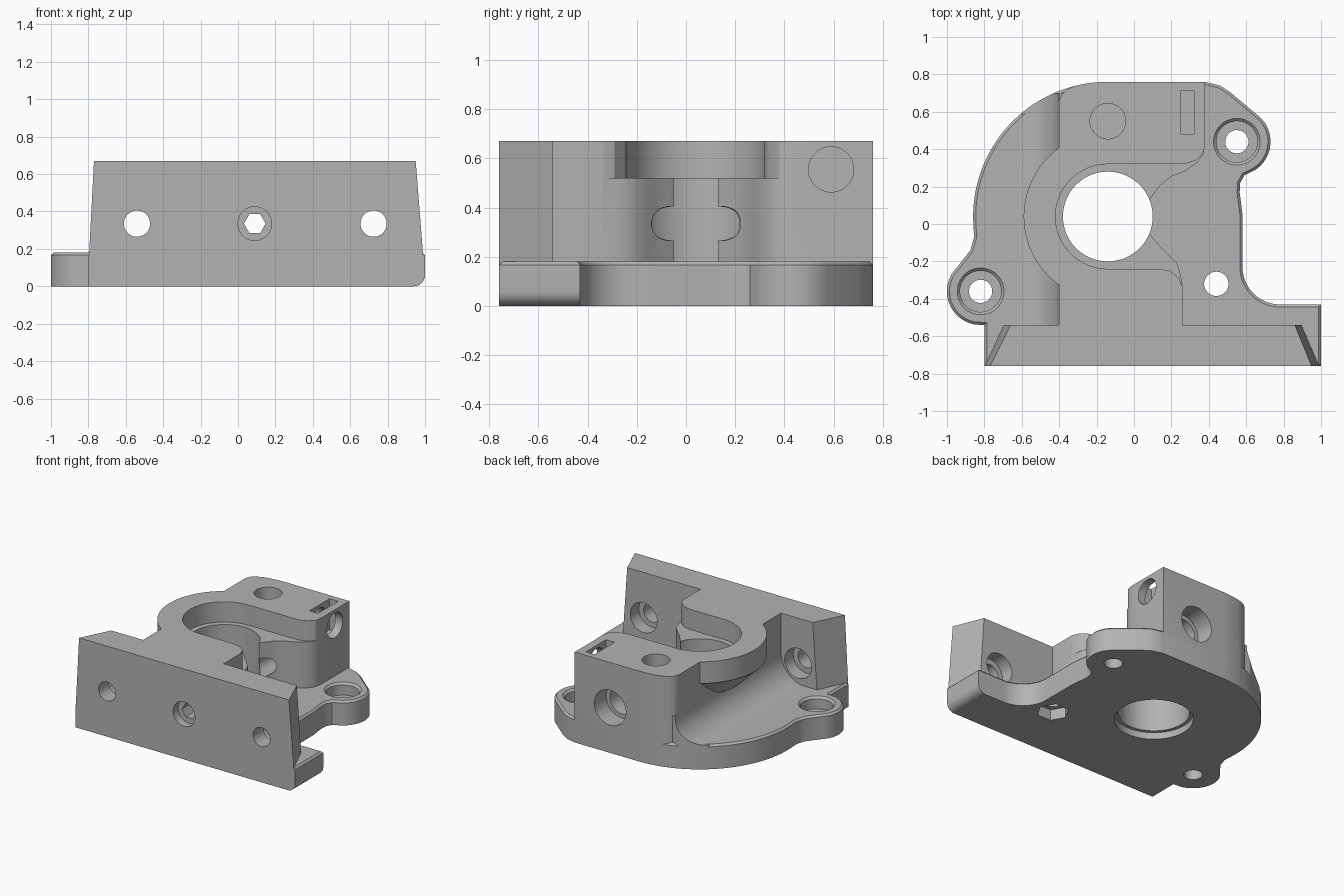
import bpy, bmesh
from math import sin, cos, radians

old = bpy.data.objects.get("Cube")
if old:
    bpy.data.objects.remove(old, do_unlink=True)

grey = bpy.data.materials.new("plain_grey")
grey.use_nodes = True
grey.diffuse_color = (0.45, 0.45, 0.45, 1)
grey.node_tree.nodes["Principled BSDF"].inputs["Base Color"].default_value = (0.45, 0.45, 0.45, 1)


def arc(cx, cy, r, start, end, n=16):
    return [(cx + r * cos(radians(start + (end - start) * i / n)),
             cy + r * sin(radians(start + (end - start) * i / n))) for i in range(n + 1)]


def circle(cx, cy, r, n=48):
    return arc(cx, cy, r, 0, 360, n)[:-1]


def prism(name, pts, lo, hi, axis="z", far=None, chamfer=0):
    """Closed solid between a profile and its copy (or a second profile)."""
    place = {"x": lambda a, b, h: (h, a, b),
             "y": lambda a, b, h: (a, h, b),
             "z": lambda a, b, h: (a, b, h)}[axis]
    bm = bmesh.new()
    v0 = [bm.verts.new(place(a, b, lo)) for a, b in pts]
    v1 = [bm.verts.new(place(a, b, hi)) for a, b in (far or pts)]
    bm.faces.new(v0)
    cap = bm.faces.new(v1)
    n = len(pts)
    for i in range(n):
        j = (i + 1) % n
        bm.faces.new((v0[i], v0[j], v1[j], v1[i]))
    bmesh.ops.recalc_face_normals(bm, faces=bm.faces)
    if chamfer:
        bmesh.ops.bevel(bm, geom=list(cap.edges), offset=chamfer, segments=1, affect="EDGES")
    mesh = bpy.data.meshes.new(name)
    bm.to_mesh(mesh)
    bm.free()
    ob = bpy.data.objects.new(name, mesh)
    bpy.context.collection.objects.link(ob)
    ob.data.materials.append(grey)
    return ob


def combine(target, tool, operation):
    mod = target.modifiers.new("combine", "BOOLEAN")
    mod.operation = operation
    mod.solver = "EXACT"
    mod.object = tool
    tool.hide_render = True
    bpy.context.view_layer.update()
    deps = bpy.context.evaluated_depsgraph_get()
    mesh = bpy.data.meshes.new_from_object(target.evaluated_get(deps))
    target.modifiers.clear()
    target.data = mesh
    bpy.data.objects.remove(tool, do_unlink=True)


def cut(pts, lo, hi, axis="z", far=None):
    combine(body, prism("cutter", pts, lo, hi, axis, far), "DIFFERENCE")


# Base flange with two round ears
outline = ([(-0.80, -0.76), (1.0, -0.76), (1.0, -0.43)]
           + arc(0.78, -0.23, 0.2, 270, 180, 12)
           + [(0.58, 0.05), (0.565, 0.17), (0.568, 0.22), (0.59, 0.26)]
           + arc(0.55, 0.44, 0.18, -58, 48)
           + [(0.52, 0.70), (0.46, 0.74), (0.38, 0.76)]
           + arc(-0.14, 0.04, 0.72, 90, 183, 40)
           + [(-0.855, -0.07), (-0.875, -0.14)]
           + arc(-0.82, -0.36, 0.18, 135, 262, 24) + [(-0.80, -0.54)])
body = prism("bracket_body", outline, 0, 0.18, chamfer=0.014)

# Tall housing with two lobes reaching toward the bore
housing = ([(0.26, -0.6), (0.26, -0.34), (0.25, -0.27), (0.23, -0.21), (0.18, -0.16),
            (0.13, -0.11), (0.09, -0.06), (0.0, 0.04), (0.09, 0.14), (0.14, 0.205),
            (0.20, 0.255), (0.27, 0.28), (0.34, 0.33), (0.37, 0.37), (0.38, 0.42), (0.38, 0.76)]
           + arc(-0.14, 0.04, 0.72, 90, 104, 6)
           + [(-0.355, 0.72), (-0.385, 0.695), (-0.40, 0.66), (-0.40, -0.6)])
combine(body, prism("housing", housing, 0.1, 0.67), "UNION")

# Front mounting plate with slanted ends
combine(body, prism("front_plate",
                    [(-0.80, -0.76), (0.995, -0.76), (0.90, -0.54), (-0.70, -0.54)], 0.1, 0.67,
                    far=[(-0.77, -0.76), (0.95, -0.76), (0.86, -0.54), (-0.66, -0.54)]), "UNION")

# Hollow fillet between housing wall and flange
fillet = prism("wall_fillet", [(-0.38, 0.12), (-0.38, 0.378)]
               + arc(-0.60, 0.378, 0.2, 0, -90, 14) + [(-0.60, 0.12)], -0.6, 0.7, "y")
combine(fillet, prism("fillet_limit", outline, 0, 1), "INTERSECT")
combine(body, fillet, "UNION")

# Overhanging rim on the side of the housing, tapering below
half = [(-0.2, -0.9), (-0.2, 0.9), (-0.9, 0.9), (-0.9, -0.9)]
parts = (("rim", 0.45, 0.45, 0.51, 0.67), ("rim_taper", 0.30, 0.45, 0.36, 0.515))
for name, r_low, r_high, z0, z1 in parts:
    rim = prism(name, circle(-0.14, 0.04, r_low, 72), z0, z1, far=circle(-0.14, 0.04, r_high, 72))
    combine(rim, prism("rim_limit", half, 0, 1), "INTERSECT")
    combine(body, rim, "UNION")

# Upper pocket, open to one side
cut(arc(-0.14, 0.04, 0.28, 90, 270, 32)
    + [(0.13, -0.24), (0.19, -0.25), (0.24, -0.29), (0.27, -0.36), (0.5, -0.36), (0.5, 0.43),
       (0.385, 0.43), (0.37, 0.38), (0.33, 0.34), (0.27, 0.32)], 0.52, 0.9)

# Main bore with a shallow step underneath
cut(circle(-0.14, 0.04, 0.24, 64), -0.1, 0.9)
cut(circle(-0.14, 0.04, 0.265, 64), -0.1, 0.05)

# Flange screw holes
for x, y in ((0.55, 0.44), (-0.82, -0.36)):
    cut(circle(x, y, 0.062), -0.1, 0.4)
    cut(circle(x, y, 0.11), 0.09, 0.5, far=circle(x, y, 0.11))
    cut(circle(x, y, 0.11), 0.165, 0.195, far=circle(x, y, 0.14))
cut(circle(0.44, -0.32, 0.065), -0.1, 0.4)
cut(circle(0.44, -0.32, 0.11, 6), -0.1, 0.08)

# Front plate screw holes, counterbored from behind
for x in (-0.54, 0.725):
    cut(circle(x, 0.335, 0.07), -0.9, -0.5, "y")
    cut(circle(x, 0.335, 0.11), -0.64, -0.44, "y")

# Long feed channel: round mouth, hexagonal throat, wide rear socket
cut(circle(0.09, 0.335, 0.09), -0.9, -0.70, "y")
cut(circle(0.09, 0.335, 0.058, 6), -0.75, -0.4, "y")
cut(circle(0.09, 0.335, 0.07), -0.5, 0.9, "y")
cut(circle(0.09, 0.335, 0.10), 0.48, 0.9, "y")
cut(circle(0.09, 0.335, 0.13), 0.62, 0.9, "y")

# Top blind hole, side screw hole and nut slot
cut(circle(-0.14, 0.55, 0.095), 0.53, 0.9)
cut(circle(0.59, 0.555, 0.092), 0.12, 0.6, "x")
cut([(0.25, 0.48), (0.32, 0.48), (0.32, 0.715), (0.25, 0.715)], 0.44, 0.9)

# Rounded lower corner of the foot
cut([(0.94, -0.1), (1.1, -0.1), (1.1, 0.06)] + arc(0.94, 0.06, 0.06, 0, -90, 8),
    -0.9, -0.3, "y")

# Finish
bpy.ops.object.select_all(action="DESELECT")
bpy.context.view_layer.objects.active = body
body.select_set(True)
bpy.ops.object.shade_smooth_by_angle(angle=radians(28))
